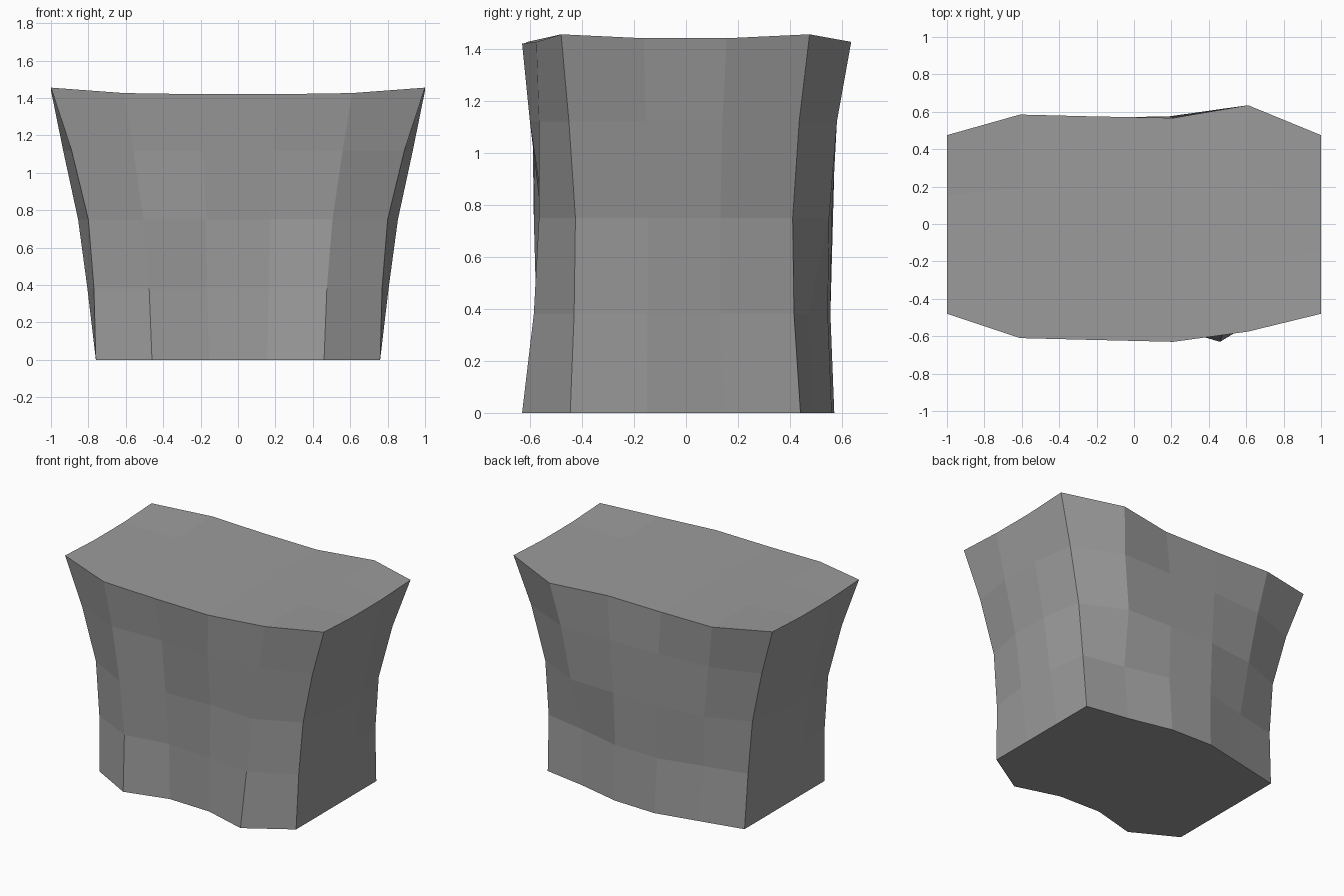
import bpy
import bmesh

default_cube = bpy.data.objects.get("Cube")
if default_cube:
    bpy.data.objects.remove(default_cube, do_unlink=True)

# One plain stone colour
stone = bpy.data.materials.new("stone grey")
stone.use_nodes = True
stone_colour = (0.33, 0.33, 0.33, 1.0)
stone.diffuse_color = stone_colour
shader = next(n for n in stone.node_tree.nodes if n.type == "BSDF_PRINCIPLED")
shader.inputs["Base Color"].default_value = stone_colour

# Levels from the foot to the rim
heights = [0, .38, .75, 1.12, 1.42]
corner_x = [.76, .77, .80, .89, 1]
bulge_x = [.76, .805, .855, .935, 1]
outer_x = [.46, .475, .505, .56, .61]
inner_x = [.155, .165, .17, .185, .21]
# Depth of the wavy front and back at each column, running from -x to +x
front_y = [
    [-.445, -.61, -.53, -.54, -.63, -.445],
    [-.43, -.575, -.525, -.546, -.585, -.43],
    [-.425, -.585, -.556, -.546, -.565, -.425],
    [-.45, -.59, -.58, -.60, -.565, -.45],
    [-.48, -.61, -.62, -.63, -.575, -.48],
]
back_y = [
    [.44, .505, .57, .56, .49, .44],
    [.415, .48, .555, .545, .47, .415],
    [.41, .525, .565, .56, .55, .41],
    [.435, .55, .57, .575, .58, .435],
    [.475, .585, .575, .567, .635, .475],
]
COLS, ROWS, TOP = 5, 3, len(heights) - 1


def lattice_point(col, row, level):
    """Position of a surface point on the block's column/row/level lattice."""
    row_t = row / ROWS
    on_side = col in (0, COLS)
    mid_row = 0 < row < ROWS
    edge = bulge_x[level] if mid_row else corner_x[level]
    x = [-edge, -outer_x[level], -inner_x[level],
         inner_x[level], outer_x[level], edge][col]
    y = front_y[level][col] * (1 - row_t) + back_y[level][col] * row_t
    z = heights[level]
    if level == TOP:  # dished top with raised corners
        z += (.02 if mid_row else .035) if on_side else .006 * (col in (1, 4))
    return x, y, z


# Rim slant across the top: the wide columns differ slightly front to back
bm = bmesh.new()
points = {}


def vert(col, row, level):
    key = (col, row, level)
    if key not in points:
        points[key] = bm.verts.new(lattice_point(*key))
    return points[key]


def panel(width, height, place):
    """Skin one side of the block with quads."""
    for i in range(width):
        for j in range(height):
            corners = ((i, j), (i + 1, j), (i + 1, j + 1), (i, j + 1))
            bm.faces.new([vert(*place(a, b)) for a, b in corners])


panel(COLS, TOP, lambda a, b: (a, 0, b))
panel(COLS, TOP, lambda a, b: (a, ROWS, b))
panel(ROWS, TOP, lambda a, b: (0, a, b))
panel(ROWS, TOP, lambda a, b: (COLS, a, b))
panel(COLS, ROWS, lambda a, b: (a, b, 0))
panel(COLS, ROWS, lambda a, b: (a, b, TOP))
bmesh.ops.recalc_face_normals(bm, faces=bm.faces[:])

mesh = bpy.data.meshes.new("flared_stone_block")
bm.to_mesh(mesh)
bm.free()
mesh.materials.append(stone)
block = bpy.data.objects.new("flared_stone_block", mesh)
bpy.context.collection.objects.link(block)
